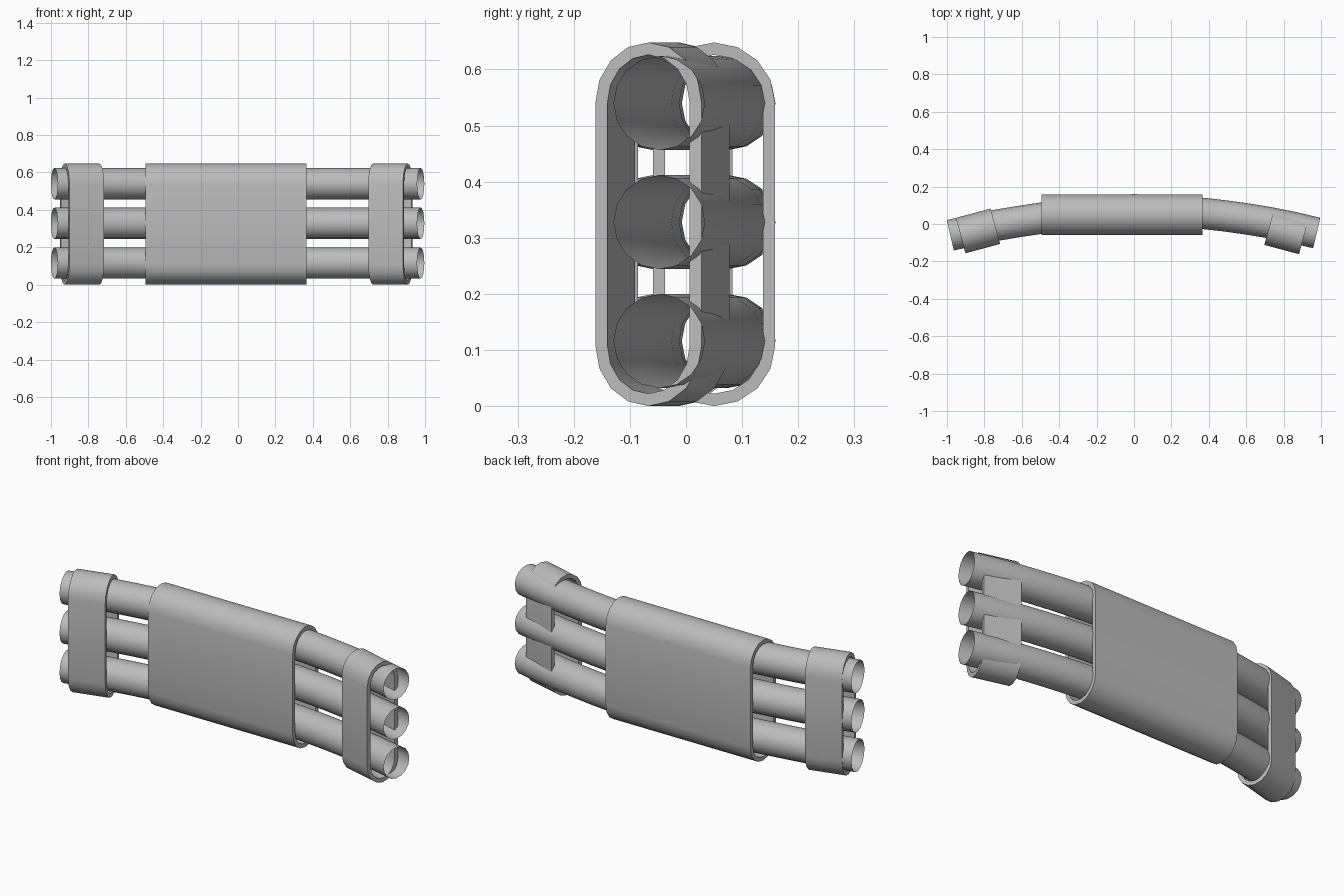
import bpy, bmesh, math
from mathutils import Matrix

if "Cube" in bpy.data.objects:
    bpy.data.objects.remove(bpy.data.objects["Cube"])

grey = bpy.data.materials.new("plain grey")
grey.diffuse_color = (0.5, 0.5, 0.5, 1)
grey.use_nodes = True
grey.node_tree.nodes["Principled BSDF"].inputs["Base Color"].default_value = grey.diffuse_color

SIDES = 16
MID_Z = 0.324
TUBE_R = 0.0835


def finish(bm, name):
    bmesh.ops.recalc_face_normals(bm, faces=bm.faces)
    mesh = bpy.data.meshes.new(name)
    bm.to_mesh(mesh)
    bm.free()
    mesh.materials.append(grey)
    ob = bpy.data.objects.new(name, mesh)
    bpy.context.collection.objects.link(ob)
    bpy.ops.object.select_all(action='DESELECT')
    ob.select_set(True)
    bpy.context.view_layer.objects.active = ob
    bpy.ops.object.shade_smooth_by_angle(angle=math.radians(35))
    return ob


def stadium(ry, rz, half_straight):
    """Upright rounded slot outline in (y, z)."""
    pts = []
    for end in (1, -1):
        for i in range(SIDES // 2 + 1):
            a = math.pi * i / (SIDES // 2)
            pts.append((end * ry * math.cos(a), end * (half_straight + rz * math.sin(a))))
    return pts


def band(name, centre, length, half_width, angle):
    """Open sleeve with a thick wall, wrapped around the tubes."""
    wall, straight = 0.022, 0.216
    outer = stadium(half_width, 0.108, straight)
    inner = stadium(half_width - wall, 0.108 - wall, straight)
    bm = bmesh.new()
    loops = []
    for pts, x in ((outer, -1), (outer, 1), (inner, 1), (inner, -1)):
        loops.append([bm.verts.new((x * length / 2, y, z)) for y, z in pts])
    n = len(outer)
    for k in range(4):
        a, b = loops[k], loops[(k + 1) % 4]
        for i in range(n):
            j = (i + 1) % n
            bm.faces.new((a[i], a[j], b[j], b[i]))
    bm.transform(Matrix.Translation((*centre, MID_Z)) @ Matrix.Rotation(math.radians(angle), 4, 'Z'))
    return finish(bm, name)


def tube(name, z):
    """Thin open pipe swept along a gentle bow."""
    path = [(-0.982, -0.060), (-0.85, -0.030), (-0.73, -0.006), (-0.61, 0.014),
            (-0.49, 0.032), (-0.33, 0.055), (-0.17, 0.070), (0.0, 0.076),
            (0.18, 0.071), (0.365, 0.057), (0.49, 0.043), (0.61, 0.026),
            (0.73, 0.006), (0.85, -0.018), (0.977, -0.048)]
    bm = bmesh.new()
    rings = []
    for i, (x, y) in enumerate(path):
        p, q = path[max(i - 1, 0)], path[min(i + 1, len(path) - 1)]
        t = math.atan2(q[1] - p[1], q[0] - p[0])
        ring = []
        for k in range(SIDES):
            a = 2 * math.pi * k / SIDES
            c, s = TUBE_R * math.cos(a), TUBE_R * math.sin(a)
            ring.append(bm.verts.new((x - c * math.sin(t), y + c * math.cos(t), z + s)))
        rings.append(ring)
    for a, b in zip(rings, rings[1:]):
        for k in range(SIDES):
            m = (k + 1) % SIDES
            bm.faces.new((a[k], a[m], b[m], b[k]))
    return finish(bm, name)


# three stacked tubes
for label, z in (("lower", 0.116), ("middle", 0.328), ("upper", 0.540)):
    tube(label + "_tube", z)

# wide centre sleeve and the two end clamps
band("centre_sleeve", (-0.064, 0.050), 0.861, 0.109, 0)
band("left_clamp", (-0.834, -0.037), 0.192, 0.098, 15)
band("right_clamp", (0.815, -0.042), 0.192, 0.098, -15)
